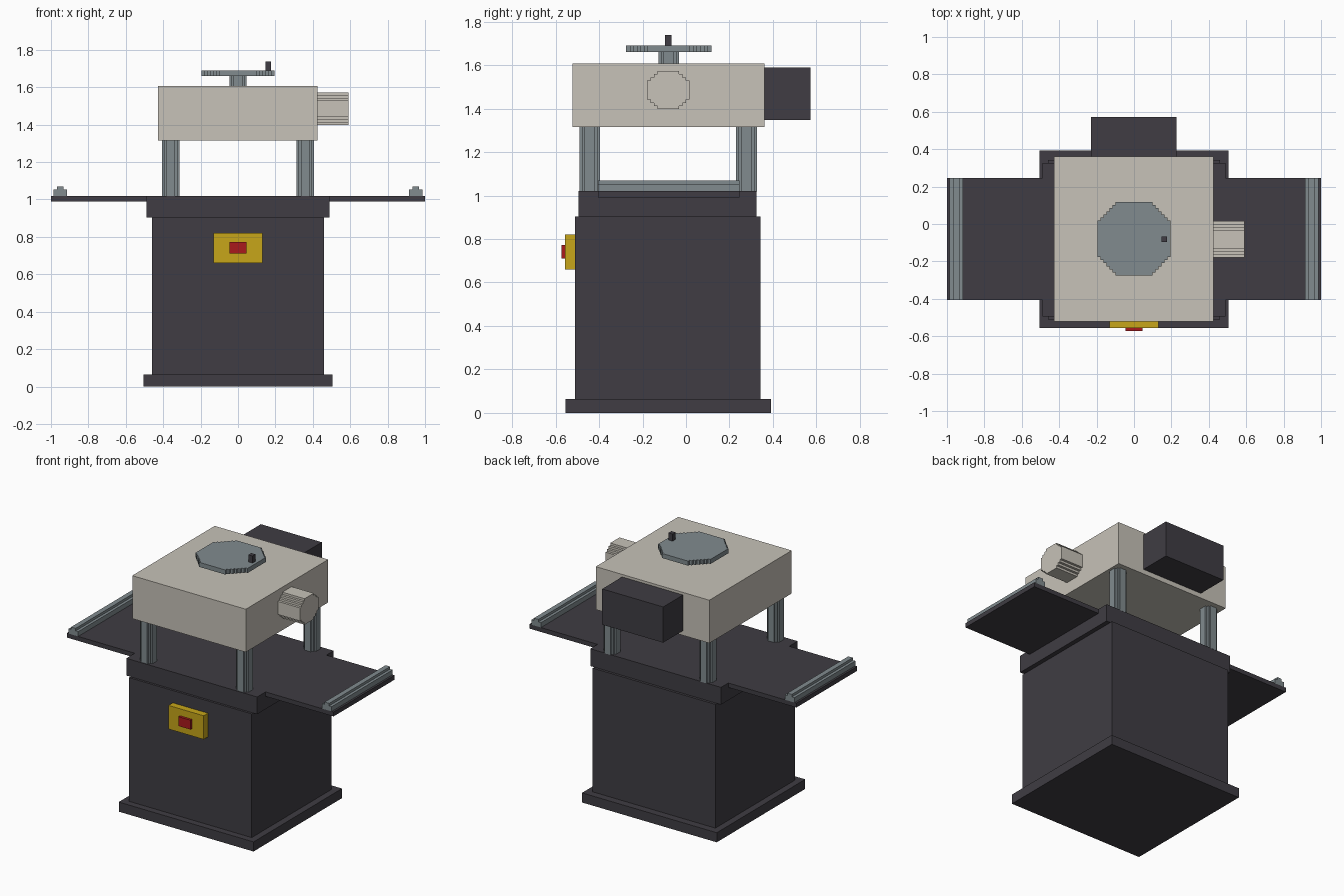
import bpy
import bmesh
from mathutils import Matrix, Vector

if "Cube" in bpy.data.objects:
    bpy.data.objects.remove(bpy.data.objects["Cube"], do_unlink=True)


def material(name, r, g, b):
    m = bpy.data.materials.new(name)
    m.use_nodes = True
    m.diffuse_color = (r, g, b, 1)
    m.node_tree.nodes["Principled BSDF"].inputs["Base Color"].default_value = (r, g, b, 1)
    return m


charcoal = material("charcoal", 0.05, 0.046, 0.056)
cream = material("cream", 0.57, 0.54, 0.48)
steel = material("steel", 0.22, 0.26, 0.275)
yellow = material("yellow", 0.57, 0.38, 0.01)
red = material("red", 0.4, 0.01, 0.012)


def finish(name, bm, mat):
    bmesh.ops.recalc_face_normals(bm, faces=bm.faces[:])
    mesh = bpy.data.meshes.new(name)
    bm.to_mesh(mesh)
    bm.free()
    mesh.materials.append(mat)
    obj = bpy.data.objects.new(name, mesh)
    bpy.context.collection.objects.link(obj)
    return obj


def box(name, x, y, z, mat):
    """Box given its (min, max) span on each axis."""
    spans = (x, y, z)
    centre = Vector([(a + b) / 2 for a, b in spans])
    size = [b - a for a, b in spans]
    bm = bmesh.new()
    bmesh.ops.create_cube(bm, size=1,
                          matrix=Matrix.Translation(centre) @ Matrix.Diagonal((*size, 1)))
    return finish(name, bm, mat)


def prism(name, profile, length, matrix, mat):
    """Extrude a closed 2D profile along local z."""
    bm = bmesh.new()
    face = bm.faces.new([bm.verts.new((u, v, 0)) for u, v in profile])
    side = bmesh.ops.extrude_face_region(bm, geom=[face])["geom"]
    bmesh.ops.translate(bm, vec=(0, 0, length),
                        verts=[g for g in side if isinstance(g, bmesh.types.BMVert)])
    bm.transform(matrix)
    return finish(name, bm, mat)


def stepped_octagon(ru, rv, steps):
    """Octagon whose diagonal sides are small stairs."""
    quarter = []
    for i in range(steps):
        a = 1 - 0.5 * i / steps
        b = 0.5 + 0.5 * i / steps
        quarter += [(a, b), (a - 0.5 / steps, b)]
    quarter.append((0.5, 1))
    points = []
    for su, sv in ((1, 1), (-1, 1), (-1, -1), (1, -1)):
        arc = [(u * su * ru, v * sv * rv) for u, v in quarter]
        points += arc if su * sv > 0 else arc[::-1]
    return points


# Cabinet
box("plinth", (-0.505, 0.505), (-0.555, 0.392), (0, 0.065), charcoal)
box("cabinet", (-0.46, 0.46), (-0.51, 0.342), (0.065, 0.903), charcoal)
box("bed", (-0.49, 0.49), (-0.495, 0.325), (0.903, 1.02), charcoal)

# Switch on the front
box("switch_plate", (-0.132, 0.132), (-0.556, -0.51), (0.66, 0.82), yellow)
box("switch_button", (-0.046, 0.046), (-0.573, -0.556), (0.71, 0.773), red)

# Extension tables with a stepped roller at each end
roller_profile = [(-0.036, 0), (0.036, 0), (0.036, 0.033), (0.017, 0.033),
                  (0.017, 0.05), (-0.017, 0.05), (-0.017, 0.033), (-0.036, 0.033)]
along_y = Matrix(((1, 0, 0, 0), (0, 0, 1, 0), (0, 1, 0, 0), (0, 0, 0, 1)))
for side, s in (("left", 1), ("right", -1)):
    box(side + "_table", tuple(sorted((s * 0.49, s))), (-0.405, 0.247), (0.99, 1.02), charcoal)
    prism(side + "_roller", roller_profile, 0.652,
          Matrix.Translation((s * 0.95, -0.405, 1.02)) @ along_y, steel)

# Four columns
for side, x in (("left", 0.36), ("right", -0.36)):
    for end, y in (("front", -0.443), ("back", 0.278)):
        prism(f"{end}_{side}_column", stepped_octagon(0.047, 0.048, 2), 0.3,
              Matrix.Translation((x, y, 1.018)), steel)

# Cutter head, rear motor housing and dust port
box("head", (-0.427, 0.424), (-0.522, 0.36), (1.316, 1.607), cream)
box("motor_housing", (-0.23, 0.227), (0.36, 0.573), (1.348, 1.59), charcoal)
along_x = Matrix(((0, 0, 1, 0), (1, 0, 0, 0), (0, 1, 0, 0), (0, 0, 0, 1)))
prism("dust_port", stepped_octagon(0.098, 0.088, 3), 0.167,
      Matrix.Translation((0.423, -0.081, 1.485)) @ along_x, cream)

# Height wheel
prism("wheel_hub", stepped_octagon(0.046, 0.047, 2), 0.055,
      Matrix.Translation((0, -0.08, 1.606)), steel)
prism("wheel", stepped_octagon(0.196, 0.196, 6), 0.031,
      Matrix.Translation((0, -0.079, 1.66)), steel)
box("wheel_knob", (0.146, 0.177), (-0.097, -0.066), (1.69, 1.739), charcoal)
